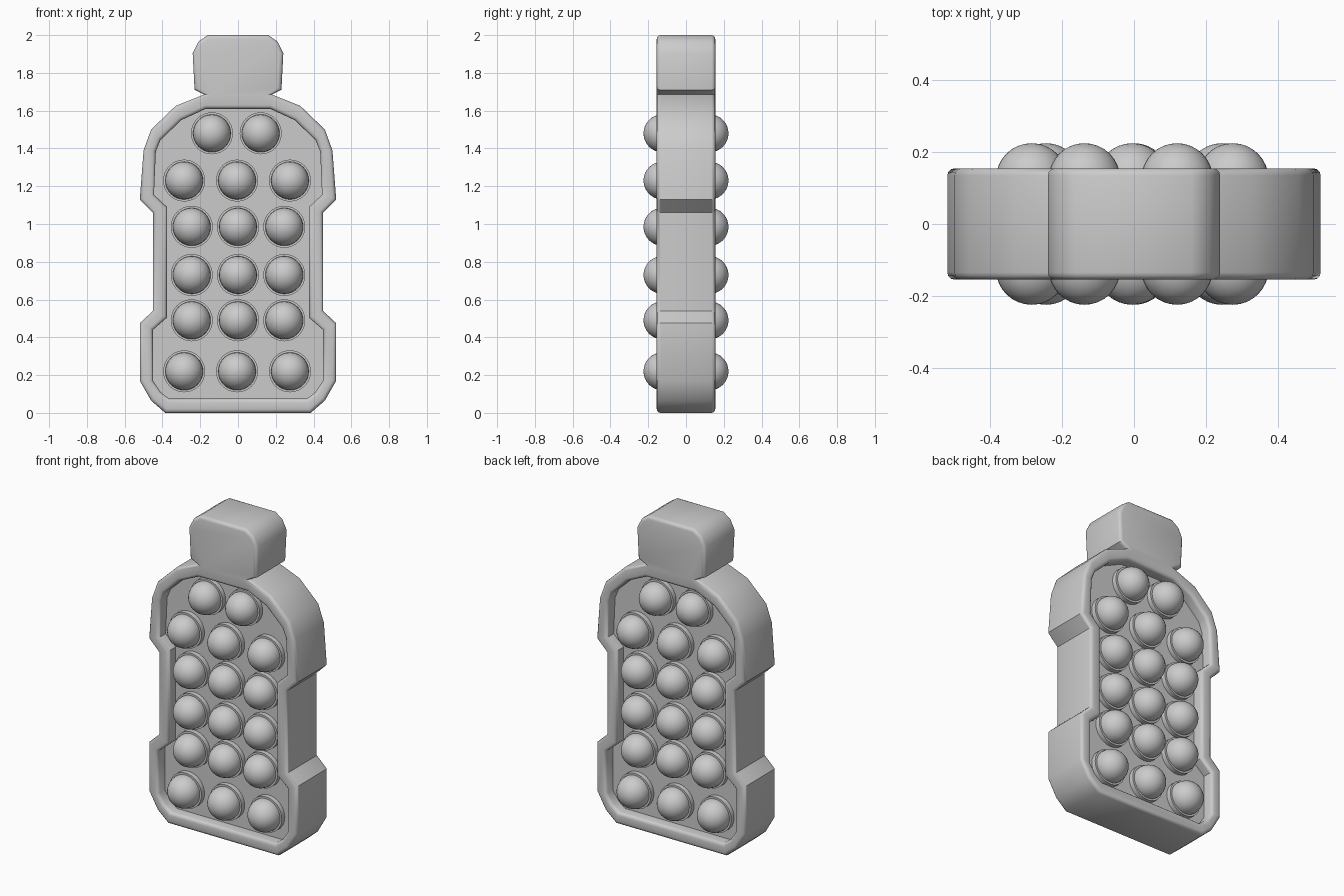
import bpy, bmesh, math
from mathutils import Matrix, Vector

cube = bpy.data.objects.get("Cube")
if cube:
    bpy.data.objects.remove(cube, do_unlink=True)

HALF = 0.155      # half thickness of the frame
FLOOR = 0.085     # half thickness of the recessed panel
COLLAR = 0.115    # height of the bubble collars

grey = bpy.data.materials.new("soft grey")
grey.use_nodes = True
tone = (0.6, 0.6, 0.6, 1)
grey.diffuse_color = tone
grey.node_tree.nodes["Principled BSDF"].inputs["Base Color"].default_value = tone


def finish(name, bm, angle=40):
    bmesh.ops.recalc_face_normals(bm, faces=bm.faces)
    mesh = bpy.data.meshes.new(name)
    bm.to_mesh(mesh)
    bm.free()
    mesh.materials.append(grey)
    obj = bpy.data.objects.new(name, mesh)
    bpy.context.collection.objects.link(obj)
    bpy.ops.object.select_all(action='DESELECT')
    obj.select_set(True)
    bpy.context.view_layer.objects.active = obj
    bpy.ops.object.shade_smooth_by_angle(angle=math.radians(angle))
    return obj


# Half profiles (x, z): bottle outline, recess outline, cap
outer = [(.385, 0), (.46, .065), (.52, .17), (.52, .475), (.45, .54), (.45, 1.06),
         (.52, 1.13), (.5, 1.39), (.46, 1.5), (.33, 1.625), (.18, 1.685)]
inner = [(.365, .075), (.41, .11), (.45, .17), (.45, .44), (.375, .505), (.375, 1.09),
         (.445, 1.155), (.435, 1.385), (.41, 1.445), (.3, 1.55), (.17, 1.61)]
cap = [(.23, 1.71), (.24, 1.905), (.21, 1.965), (.16, 2)]


def mirrored(half):
    return half + [(-x, z) for x, z in reversed(half)]


def loop(bm, points, y):
    return [bm.verts.new((x, y, z)) for x, z in points]


def bridge(bm, a, b):
    n = len(a)
    for i in range(n):
        j = (i + 1) % n
        bm.faces.new((a[i], a[j], b[j], b[i]))


# Bottle frame with a recessed panel on both sides
bm = bmesh.new()
silhouettes = []
n = len(outer)
for side in (-1, 1):
    body = loop(bm, mirrored(outer), side * HALF)
    lip = loop(bm, mirrored(inner), side * HALF)
    floor = loop(bm, mirrored(inner), side * FLOOR)
    top = loop(bm, mirrored(cap), side * HALF)
    bridge(bm, body, lip)
    bridge(bm, lip, floor)
    bm.faces.new(floor)
    bm.faces.new([body[n - 1]] + top + [body[n]])
    silhouettes.append(body[:n] + top + body[n:])
bridge(bm, *silhouettes)
bmesh.ops.recalc_face_normals(bm, faces=bm.faces)

# Round the front and back rims
rims = [e for e in bm.edges
        if all(abs(abs(v.co.y) - HALF) < 1e-4 for v in e.verts)
        and e.verts[0].co.y * e.verts[1].co.y > 0
        and e.calc_face_angle(0) > 1]
bmesh.ops.bevel(bm, geom=rims, offset=.02, segments=3, profile=.5,
                affect='EDGES', clamp_overlap=True)
finish("bottle_frame", bm)

# Bubbles and their collars
wide = (-.285, -.005, .275)
narrow = (-.245, 0, .245)
rows = [(1.48, (-.138, .12)), (1.23, wide), (.985, narrow),
        (.73, narrow), (.49, narrow), (.22, wide)]

for side, label in ((-1, "front"), (1, "back")):
    balls, rings = bmesh.new(), bmesh.new()
    turn = Matrix.Rotation(math.pi / 2, 4, 'X')
    for z, xs in rows:
        for x in xs:
            place = Matrix.Translation(Vector((x, side * .125, z))) @ turn
            bmesh.ops.create_uvsphere(balls, u_segments=32, v_segments=16,
                                      radius=.1, matrix=place)
            place = Matrix.Translation(Vector((x, side * (COLLAR + FLOOR - .01) / 2, z))) @ turn
            bmesh.ops.create_cone(rings, cap_ends=True, segments=32, radius1=.111,
                                  radius2=.111, depth=COLLAR - FLOOR + .01, matrix=place)
    finish(label + "_bubbles", balls)
    finish(label + "_collars", rings)
